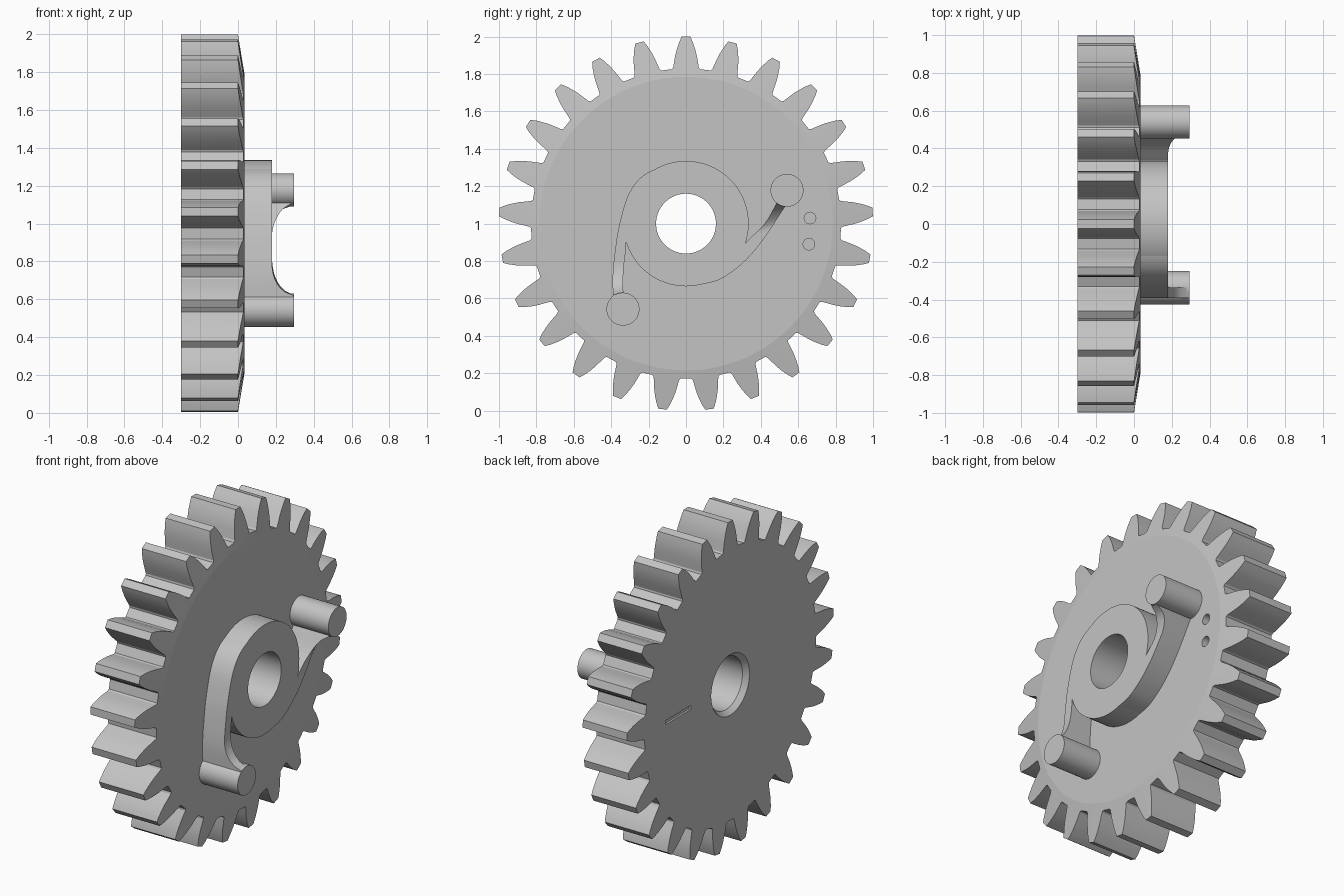
import bpy, bmesh, math
from mathutils import Vector

if "Cube" in bpy.data.objects:
    bpy.data.objects.remove(bpy.data.objects["Cube"])

TEETH, CZ = 25, 1.0
BACK, FACE, HUB_TOP, PIN_TOP = -0.30, 0.035, 0.18, 0.295
BORE, PIN_R = 0.16, 0.088

grey = bpy.data.materials.new("light_grey")
grey.use_nodes = True
grey.diffuse_color = (0.55, 0.55, 0.55, 1)
grey.node_tree.nodes["Principled BSDF"].inputs["Base Color"].default_value = (0.55, 0.55, 0.55, 1)


def finish(name, bm):
    bmesh.ops.recalc_face_normals(bm, faces=bm.faces)
    mesh = bpy.data.meshes.new(name)
    bm.to_mesh(mesh)
    bm.free()
    mesh.materials.append(grey)
    obj = bpy.data.objects.new(name, mesh)
    bpy.context.collection.objects.link(obj)
    return obj


def loft(name, loops, closed=False):
    """Skin equal-length closed loops of points; cap the ends unless closed."""
    bm = bmesh.new()
    rings = [[bm.verts.new(p) for p in loop] for loop in loops]
    n = len(rings[0])
    for k in range(len(rings) if closed else len(rings) - 1):
        a, b = rings[k], rings[(k + 1) % len(rings)]
        for i in range(n):
            j = (i + 1) % n
            bm.faces.new((a[i], a[j], b[j], b[i]))
    if not closed:
        bm.faces.new(rings[0])
        bm.faces.new(rings[-1])
    return finish(name, bm)


def prism(name, outline, x0, x1):
    return loft(name, [[(x, y, z) for y, z in outline] for x in (x0, x1)])


def circle(y, z, r, n=48):
    return [(y + r * math.cos(2 * math.pi * i / n), z + r * math.sin(2 * math.pi * i / n))
            for i in range(n)]


def lathe(name, profile, n=96):
    """Revolve a closed (x, radius) profile around the gear axis."""
    return loft(name, [[(x, y, z) for y, z in circle(0, CZ, r, n)] for x, r in profile], True)


def boolean(obj, cutter, operation):
    mod = obj.modifiers.new("cut", 'BOOLEAN')
    mod.object, mod.operation, mod.solver = cutter, operation, 'EXACT'
    bpy.context.view_layer.objects.active = obj
    bpy.ops.object.modifier_apply(modifier=mod.name)
    bpy.data.objects.remove(cutter)


def spline(points, steps=6):
    """Catmull-Rom curve through the points."""
    p = [Vector(q) for q in points]
    p = [2 * p[0] - p[1]] + p + [2 * p[-1] - p[-2]]
    out = []
    for a, b, c, d in zip(p, p[1:], p[2:], p[3:]):
        for i in range(steps):
            t = i / steps
            out.append(0.5 * (2 * b + (c - a) * t + (2 * a - 5 * b + 4 * c - d) * t ** 2
                              + (3 * b - a - 3 * c + d) * t ** 3))
    return out + [p[-2]]


# Gear wheel: toothed prism trimmed by a bevelled, bored blank
flank = [(0.829, 0.076), (0.838, 0.069), (0.86, 0.065), (0.9, 0.058),
         (0.935, 0.049), (0.97, 0.037), (1.0, 0.023)]
side = [(math.atan(w / r), r) for r, w in flank]
tooth = [(-a, r) for a, r in side] + [(a, r) for a, r in reversed(side)]
outline = []
for k in range(TEETH):
    mid = math.pi / 2 + 2 * math.pi * k / TEETH
    outline += [(r * math.cos(mid + a), CZ + r * math.sin(mid + a)) for a, r in tooth]
gear = lathe("gear_wheel", [(BACK, 0.185), (BACK, 1.05), (-0.008, 1.05),
                            (FACE, 0.785), (FACE, BORE), (BACK + 0.03, BORE)])
boolean(gear, prism("tooth_cutter", outline, -0.4, 0.1), 'INTERSECT')

# Two blind dimples on the face and an index slot on the back
for y, z in ((0.663, 1.03), (0.657, 0.89)):
    boolean(gear, prism("dimple_cutter", circle(y, z, 0.031, 24), FACE - 0.06, 0.1), 'DIFFERENCE')
slot = [(0.38, 0.995), (0.62, 0.995), (0.62, 1.02), (0.38, 1.02)]
boolean(gear, prism("slot_cutter", slot, -0.4, BACK + 0.012), 'DIFFERENCE')

# Central hub ring
hub = lathe("hub", [(FACE - 0.005, BORE), (FACE - 0.005, 0.335), (HUB_TOP, 0.335), (HUB_TOP, BORE)])


def arm(name, outer, inner, pin):
    """Curved arm leaving the hub, with its top sweeping up into the pin."""
    reach, loops = 0.17, []
    for o, i in zip(spline(outer), spline(inner)):
        d = ((o + i) / 2 - Vector(pin)).length - PIN_R
        s = 1 - min(max(d / reach, 0), 1)
        top = HUB_TOP + (PIN_TOP - 0.001 - HUB_TOP) * (1 - math.sqrt(1 - s * s))
        loops.append([(FACE - 0.005, *o), (top, *o), (top, *i), (FACE - 0.005, *i)])
    return loft(name, loops)


# Arms and drive pins
lower_pin, upper_pin = (-0.337, 0.543), (0.54, 1.178)
lower_arm = arm("lower_arm",
                [(0, 1.335), (-0.2, 1.275), (-0.3, 1.17), (-0.355, 1.0),
                 (-0.38, 0.85), (-0.392, 0.72), (-0.39, 0.6)],
                [(0, 1.33), (-0.18, 1.278), (-0.28, 1.176), (-0.33, 1.0),
                 (-0.32, 0.89), (-0.335, 0.74), (-0.335, 0.6)], lower_pin)
upper_arm = arm("upper_arm",
                [(0, 0.665), (0.15, 0.69), (0.25, 0.745), (0.34, 0.825),
                 (0.42, 0.925), (0.49, 1.03), (0.535, 1.1)],
                [(0, 0.67), (0.13, 0.697), (0.21, 0.745), (0.28, 0.825),
                 (0.322, 0.9), (0.42, 1.0), (0.49, 1.12)], upper_pin)
pins = [prism(name, circle(*pos, PIN_R), FACE - 0.005, PIN_TOP)
        for name, pos in (("lower_pin", lower_pin), ("upper_pin", upper_pin))]

# Smooth the curved walls, keep hard edges
bpy.ops.object.select_all(action='DESELECT')
for obj in [gear, hub, lower_arm, upper_arm] + pins:
    obj.select_set(True)
bpy.context.view_layer.objects.active = gear
bpy.ops.object.shade_smooth_by_angle(angle=math.radians(25))
# The shallow bevel on the gear face stays crisp
for poly in gear.data.polygons:
    if abs(poly.normal.x) > 0.9:
        poly.use_smooth = False
